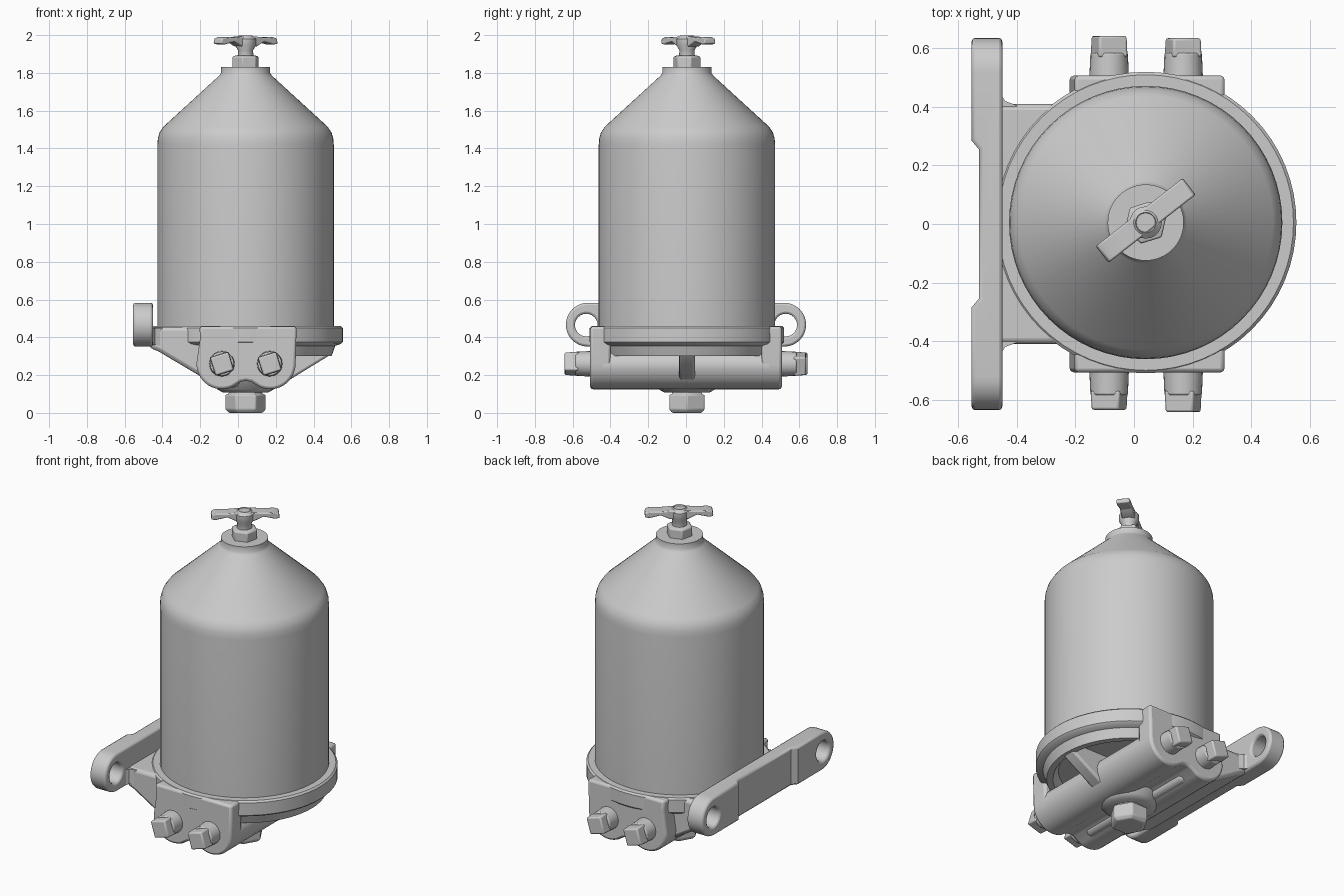
import bpy, bmesh, math
from mathutils import Matrix, Vector

if "Cube" in bpy.data.objects:
    bpy.data.objects.remove(bpy.data.objects["Cube"])

CX, CY = 0.04, 0.005   # axis of the canister


def make(name, bm, bevel=0.0, angle=35, segs=2):
    bmesh.ops.recalc_face_normals(bm, faces=bm.faces)
    me = bpy.data.meshes.new(name)
    bm.to_mesh(me)
    bm.free()
    ob = bpy.data.objects.new(name, me)
    bpy.context.collection.objects.link(ob)
    bpy.ops.object.select_all(action='DESELECT')
    ob.select_set(True)
    bpy.context.view_layer.objects.active = ob
    if bevel:
        m = ob.modifiers.new("Bevel", 'BEVEL')
        m.width, m.segments, m.limit_method = bevel, segs, 'ANGLE'
        m.angle_limit = math.radians(32)
    bpy.ops.object.shade_smooth_by_angle(angle=math.radians(angle))
    return ob


def lathe_bm(profile, n, spin=0.0):
    """Revolve (radius, z) points around the canister axis."""
    bm = bmesh.new()
    rings = []
    for r, z in profile:
        if r == 0:
            rings.append([bm.verts.new((CX, CY, z))])
        else:
            rings.append([bm.verts.new((CX + r * math.cos(spin + 2 * math.pi * i / n),
                                        CY + r * math.sin(spin + 2 * math.pi * i / n), z))
                          for i in range(n)])
    for a, b in zip(rings, rings[1:]):
        for i in range(n):
            j = (i + 1) % n
            q = [a[i % len(a)], a[j % len(a)], b[j % len(b)], b[i % len(b)]]
            bm.faces.new(list(dict.fromkeys(q)))
    return bm


def prism_bm(pts, axis, lo, hi):
    """Extrude a 2D outline along axis; 2D coords are the other two axes in order."""
    bm = bmesh.new()
    k = 'xyz'.index(axis)

    def put(p, d):
        c = list(p)
        c.insert(k, d)
        return bm.verts.new(c)
    a = [put(p, lo) for p in pts]
    b = [put(p, hi) for p in pts]
    bm.faces.new(a)
    bm.faces.new(b)
    for i in range(len(a)):
        j = (i + 1) % len(a)
        bm.faces.new((a[i], a[j], b[j], b[i]))
    return bm


def arc(cx, cy, r, a0, a1, n):
    return [(cx + r * math.cos(math.radians(a0 + (a1 - a0) * i / n)),
             cy + r * math.sin(math.radians(a0 + (a1 - a0) * i / n))) for i in range(n + 1)]


def boolean(ob, cutter, op):
    m = ob.modifiers.new("Bool", 'BOOLEAN')
    m.object, m.operation, m.solver = cutter, op, 'EXACT'
    bpy.context.view_layer.objects.active = ob
    bpy.ops.object.modifier_apply(modifier=m.name)
    bpy.data.objects.remove(cutter)


# Canister with conical top and small neck flange
make("canister", lathe_bm([(0, 0.44), (0.467, 0.44), (0.467, 1.42), (0.464, 1.455), (0.455, 1.485),
                           (0.435, 1.515), (0.14, 1.785), (0.13, 1.8), (0.13, 1.832), (0, 1.832)], 64))

# Neck nut and stem
make("neck_nut", lathe_bm([(0, 1.82), (0.074, 1.82), (0.074, 1.885), (0.055, 1.892), (0, 1.892)], 6, 0.3), 0.005)
make("handle_stem", lathe_bm([(0, 1.88), (0.042, 1.88), (0.04, 1.92), (0.055, 1.945), (0.055, 1.98),
                              (0.035, 1.998), (0.03, 1.985), (0, 1.98)], 20))

# Drooping T handle, turned diagonally
half = [(0.185, 1.982), (0.19, 1.955), (0.165, 1.95), (0.10, 1.965), (0.05, 1.94)]
top = [(0.05, 1.992), (0.10, 1.988), (0.16, 1.99)]
outline = half + [(-x, z) for x, z in half[::-1]] + [(-x, z) for x, z in top[::-1]] + top
hb = prism_bm(outline, 'y', -0.036, 0.036)
bmesh.ops.transform(hb, verts=hb.verts, matrix=Matrix.Translation((CX, 0.012, 0)) @ Matrix.Rotation(math.radians(38), 4, 'Z'))
make("t_handle", hb, 0.006)

# Round bowl rim with a hollow skirt that only hangs down on the free side
bowl = lathe_bm([(0, 0.46), (0.505, 0.46), (0.515, 0.45), (0.515, 0.375), (0.505, 0.365), (0.475, 0.355),
                 (0.455, 0.30), (0.42, 0.30), (0.39, 0.35), (0, 0.35)], 64)
for v in bowl.verts:
    if v.co.x < 0.05:
        v.co.z = max(v.co.z, 0.35)
make("bowl_rim", bowl)

# Wedge-shaped arm reaching to the mounting bar
make("mount_arm", prism_bm([(-0.47, 0.455), (-0.47, 0.345), (-0.42, 0.325), (-0.1, 0.135), (0.0, 0.135), (0.1, 0.455)],
                           'y', -0.41, 0.41), 0.02)
for s in (-1, 1):
    make("arm_fillet", prism_bm([(-0.46, s * 0.39), (-0.46, s * 0.45), (-0.44, s * 0.42), (-0.40, s * 0.405), (-0.40, s * 0.39)],
                                'z', 0.36, 0.45))

# Twin-lobed port body: a low tube through the middle, full plates at both ends
lobes = arc(0.17, 0.26, 0.135, 0, -115, 10) + [(0.07, 0.165), (0.042, 0.17), (0.015, 0.165)] + arc(-0.085, 0.26, 0.135, -65, -180, 10)
make("port_tubes", prism_bm([(0.29, 0.30)] + lobes + [(-0.2, 0.30), (-0.17, 0.37), (0.2, 0.37)], 'y', -0.44, 0.44), 0)
for s in (-1, 1):
    lo, hi = sorted((s * 0.40, s * 0.507))
    make("port_plate", prism_bm([(0.31, 0.458)] + lobes + [(-0.2, 0.40), (-0.205, 0.458)], 'y', lo, hi), 0.014)

# Sloping centre rib under the rim, and bottom hub
make("centre_rib", prism_bm([(0.52, 0.37), (0.485, 0.305), (0.20, 0.13), (0.05, 0.125), (0.05, 0.37)],
                            'y', CY - 0.042, CY + 0.042), 0.012)
make("bottom_hub", lathe_bm([(0, 0.2), (0.19, 0.2), (0.15, 0.125), (0.12, 0.108), (0, 0.108)], 32))

# Hexagonal drain plug
make("drain_plug", lathe_bm([(0, 0.115), (0.09, 0.115), (0.09, 0.1), (0.108, 0.095), (0.108, 0.018), (0.09, 0.0), (0, 0.0)], 6), 0.006)

# Four port plugs: round tapered collar and square head
for s in (-1, 1):
    for x in (-0.085, 0.168):
        end = 0.643 if s * (x - 0.04) < 0 else 0.635
        for name, n, r1, r2, y0, y1, turn, bev in (("plug_collar", 20, 0.068, 0.064, 0.49, 0.585, 0, 0.006),
                                                   ("plug_head", 4, 0.074, 0.07, 0.57, end, 62, 0.008)):
            bm = bmesh.new()
            bmesh.ops.create_cone(bm, cap_ends=True, segments=n, radius1=r1, radius2=r2, depth=y1 - y0)
            mat = (Matrix.Translation((x, s * (y0 + y1) / 2, 0.26)) @ Matrix.Rotation(-s * math.pi / 2, 4, 'X')
                   @ Matrix.Rotation(math.radians(turn), 4, 'Z'))
            bmesh.ops.transform(bm, verts=bm.verts, matrix=mat)
            make(name, bm, bev)

# Mounting bar: thick end pads, thin middle, rounded ends and bolt holes
side = [(-0.53, 0.255), (-0.555, 0.285), (-0.555, 0.65)]
plan = [(-0.45, -0.65), (-0.45, 0.65)] + side[::-1] + [(x, -y) for x, y in side]
bar = make("mount_bar", prism_bm(plan, 'z', 0.30, 0.62))
stadium = arc(0.52, 0.467, 0.116, -90, 90, 16) + arc(-0.52, 0.467, 0.116, 90, 270, 16)
boolean(bar, make("bar_outline", prism_bm(stadium, 'x', -0.7, -0.3)), 'INTERSECT')
for s in (-1, 1):
    boolean(bar, make("bar_hole", prism_bm(arc(s * 0.528, 0.465, 0.06, 0, 345, 23), 'x', -0.7, -0.3)), 'DIFFERENCE')
bev = bar.modifiers.new("Bevel", 'BEVEL')
bev.width, bev.segments, bev.limit_method, bev.angle_limit = 0.012, 2, 'ANGLE', math.radians(40)
bpy.ops.object.select_all(action='DESELECT')
bar.select_set(True)
bpy.context.view_layer.objects.active = bar
bpy.ops.object.shade_smooth_by_angle(angle=math.radians(35))
